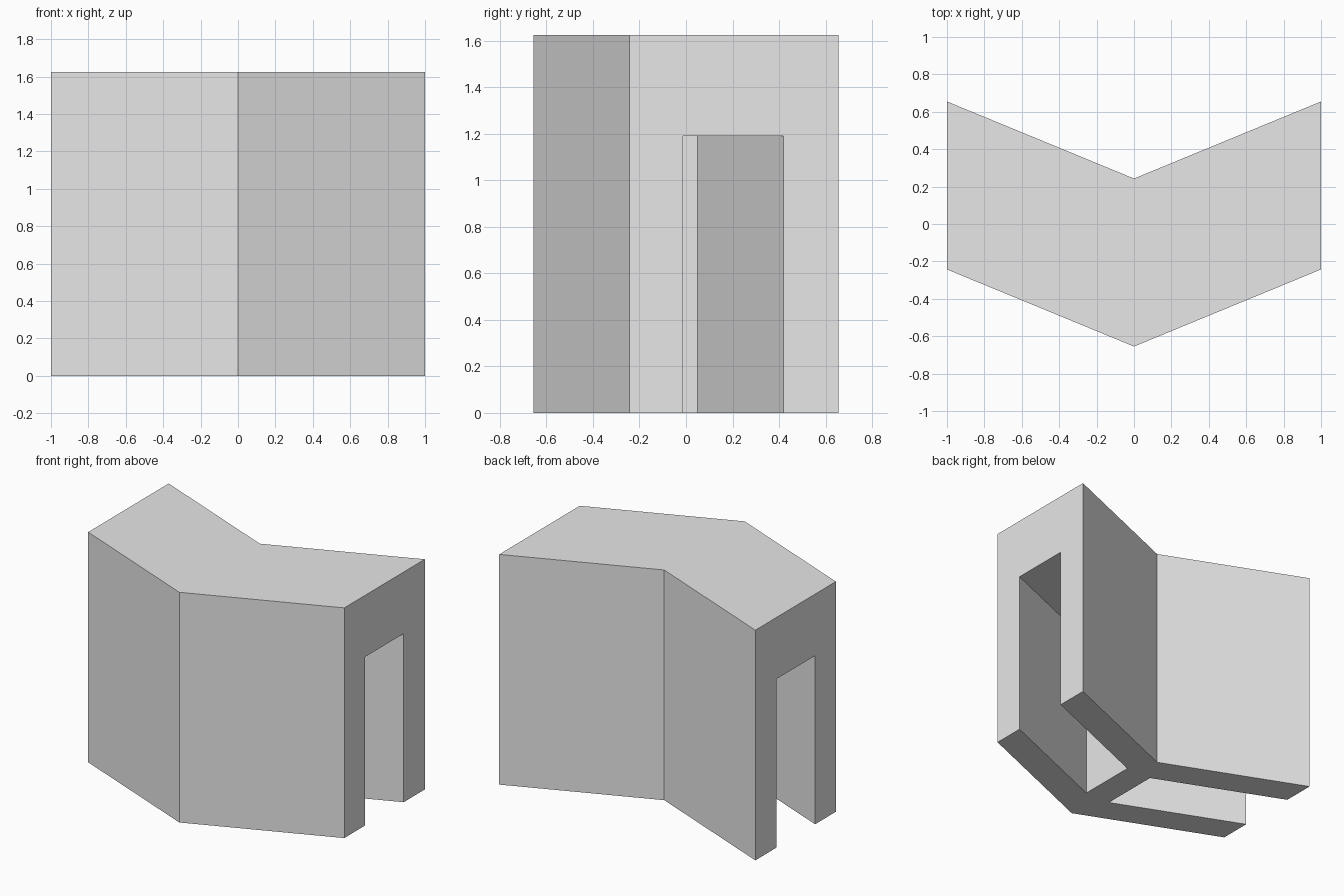
import bpy
import bmesh

HEIGHT = 1.625      # full height
SLOT_HEIGHT = 1.19  # top of the end openings
SLOPE = 0.412       # how far the wings sweep back per unit of x

cube = bpy.data.objects.get("Cube")
if cube:
    bpy.data.objects.remove(cube, do_unlink=True)

grey = bpy.data.materials.new("light_grey")
grey.use_nodes = True
grey.diffuse_color = (0.8, 0.8, 0.8, 1)
grey.node_tree.nodes["Principled BSDF"].inputs["Base Color"].default_value = (0.8, 0.8, 0.8, 1)


def swept_prism(name, xs, front, back, bottom, top):
    """Upright prism whose plan follows the swept wings at the given x stations."""
    plan = [(x, front + SLOPE * abs(x)) for x in xs]
    plan += [(x, back + SLOPE * abs(x)) for x in reversed(xs)]
    bm = bmesh.new()
    face = bm.faces.new([bm.verts.new((x, y, bottom)) for x, y in plan])
    new = bmesh.ops.extrude_face_region(bm, geom=[face])["geom"]
    verts = [v for v in new if isinstance(v, bmesh.types.BMVert)]
    bmesh.ops.translate(bm, verts=verts, vec=(0, 0, top - bottom))
    bmesh.ops.recalc_face_normals(bm, faces=bm.faces)
    mesh = bpy.data.meshes.new(name)
    bm.to_mesh(mesh)
    bm.free()
    mesh.materials.append(grey)
    obj = bpy.data.objects.new(name, mesh)
    bpy.context.collection.objects.link(obj)
    return obj


# Solid chevron block
block = swept_prism("angled_block", [-1, 0, 1], -0.655, 0.243, 0, HEIGHT)

# A doorway-like slot running into each wing, leaving a web in the middle
for side, xs in (("left", [0.1, 1.2]), ("right", [-1.2, -0.1])):
    cutter = swept_prism(side + "_slot_cutter", xs, -0.424, 0.008, -0.2, SLOT_HEIGHT)
    cutter.hide_render = True
    cut = block.modifiers.new(side + "_slot", "BOOLEAN")
    cut.operation = "DIFFERENCE"
    cut.solver = "EXACT"
    cut.object = cutter
    bpy.context.view_layer.objects.active = block
    bpy.ops.object.modifier_apply(modifier=cut.name)
    bpy.data.objects.remove(cutter, do_unlink=True)
